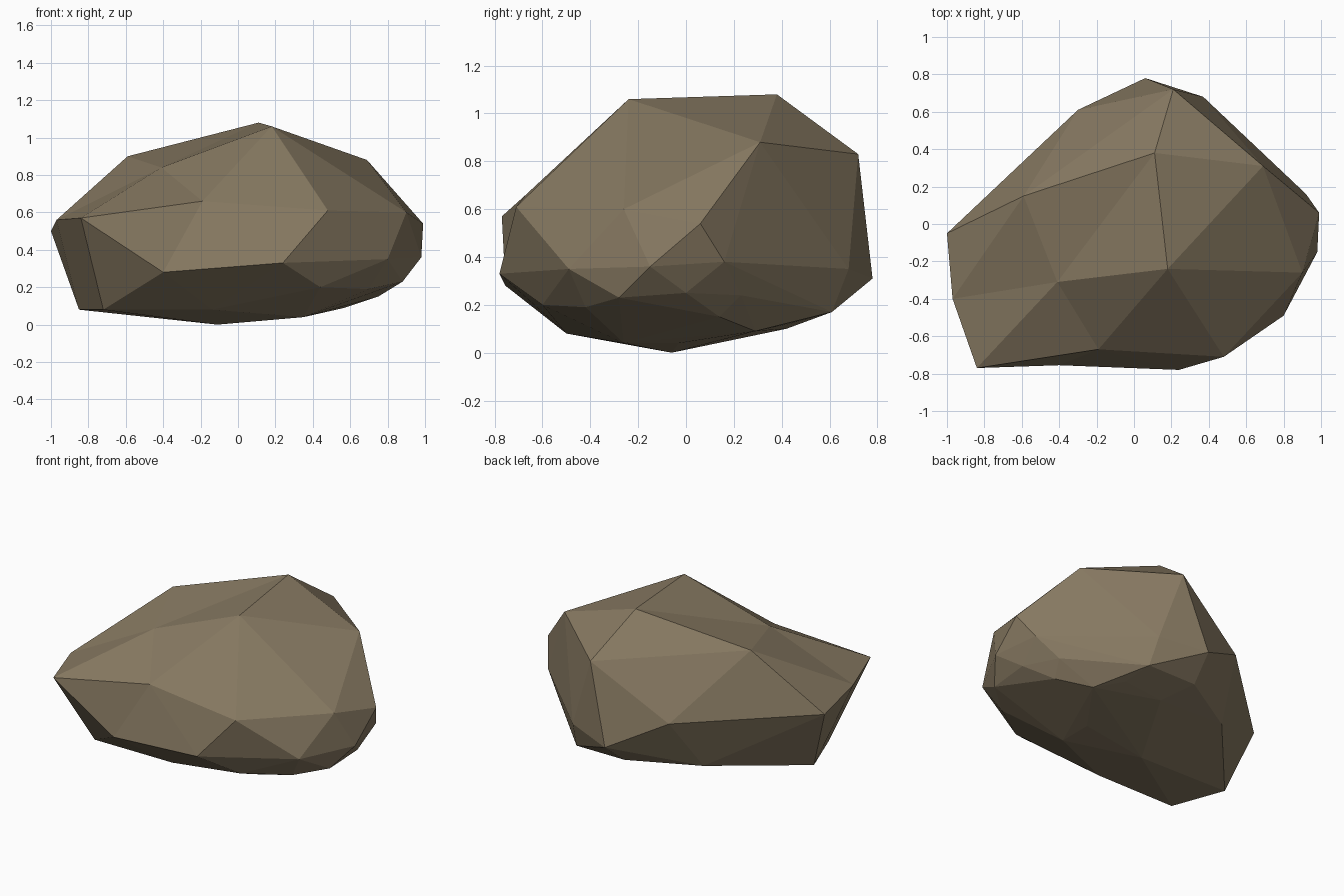
import bpy
import bmesh
from mathutils import Vector

# Remove the default object only
default_cube = bpy.data.objects.get("Cube")
if default_cube:
    bpy.data.objects.remove(default_cube, do_unlink=True)

# Named corners of the upper part of the boulder
crown = {
    "peak_back": (.11, .38, 1.08), "peak_front": (.18, -.24, 1.06),
    "shoulder_left": (.69, .31, .88), "shoulder_back": (.21, .72, .83),
    "shoulder_right": (-.59, .15, .9),
}

# Corners around the widest part
waist = {
    "tip_right": (-1, -.05, .5), "tip_front": (-.97, -.4, .56),
    "corner_front": (-.84, -.77, .57), "brow_left": (.48, -.71, .61),
    "chin_right": (-.4, -.755, .28), "chin_left": (.24, -.78, .33),
    "cheek_left": (.9, -.26, .6), "tip_left": (.99, .06, .54),
    "jaw_left": (.8, -.49, .35), "side_left": (.98, -.15, .36),
    "side_back": (.92, .16, .38), "rear_left": (.37, .68, .35),
    "rear": (.06, .78, .31), "rear_right": (-.3, .61, .5),
}

# Corners of the rounded underside
underside = [
    (.39, .61, .17), (.03, .61, .17), (-.39, .37, .15), (.14, .42, .1),
    (-.85, -.15, .08), (-.72, -.5, .08), (-.14, -.5, .08), (-.11, -.06, 0),
    (.35, -.03, .04), (.79, .23, .24), (.89, 0, .25), (.75, .14, .15),
    (.43, .43, .12), (.57, .29, .09), (.88, -.28, .23), (.7, -.42, .19),
    (.44, -.6, .2), (.35, -.26, .04),
]

bm = bmesh.new()
corner = {}


def add_corner(name, position):
    """Add one named corner to the boulder mesh."""
    corner[name] = bm.verts.new(Vector(position))
    return corner[name]


def dent(name, position, ring):
    """Replace the faces inside a ring of corners by a fan round a new corner."""
    rim = {corner[key] for key in ring}
    old_faces = [face for face in bm.faces if set(face.verts) <= rim]
    old_set = set(old_faces)
    border = []
    for face in old_faces:
        for loop in face.loops:
            if any(other not in old_set for other in loop.edge.link_faces):
                border.append((loop.vert, loop.link_loop_next.vert))
    if not border:
        return
    centre = add_corner(name, position)
    bmesh.ops.delete(bm, geom=old_faces, context='FACES_ONLY')
    for start, end in border:
        bm.faces.new((start, end, centre))
    # Clear the edges that ran across the dent
    loose = [edge for edge in bm.edges if not edge.link_faces]
    bmesh.ops.delete(bm, geom=loose, context='EDGES')


# Main faceted body
for name, position in {**crown, **waist}.items():
    add_corner(name, position)
for index, position in enumerate(underside):
    add_corner("under_" + str(index), position)
hull = bmesh.ops.convex_hull(bm, input=list(bm.verts), use_existing_faces=False)
unused = {item for item in hull["geom_interior"] + hull["geom_unused"]
          if isinstance(item, bmesh.types.BMVert)}
corner = {key: vert for key, vert in corner.items() if vert not in unused}
bmesh.ops.delete(bm, geom=list(unused), context='VERTS')
bmesh.ops.recalc_face_normals(bm, faces=list(bm.faces))

# Shallow hollows on the top right and on the front
dent("hollow_top", (-.41, -.31, .84),
     ["peak_back", "peak_front", "shoulder_right", "tip_front", "corner_front"])
dent("hollow_front", (-.19, -.67, .66),
     ["corner_front", "hollow_top", "peak_front", "brow_left",
      "chin_left", "chin_right"])
bmesh.ops.recalc_face_normals(bm, faces=list(bm.faces))

# Stone colour
stone = bpy.data.materials.new("brown_stone")
stone.use_nodes = True
colour = (.24, .19, .12, 1)
stone.diffuse_color = colour
shader = next(n for n in stone.node_tree.nodes if n.type == 'BSDF_PRINCIPLED')
shader.inputs["Base Color"].default_value = colour
shader.inputs["Roughness"].default_value = .9

# Boulder object with flat faces
mesh = bpy.data.meshes.new("boulder")
bm.to_mesh(mesh)
bm.free()
mesh.materials.append(stone)
boulder = bpy.data.objects.new("boulder", mesh)
bpy.context.collection.objects.link(boulder)
